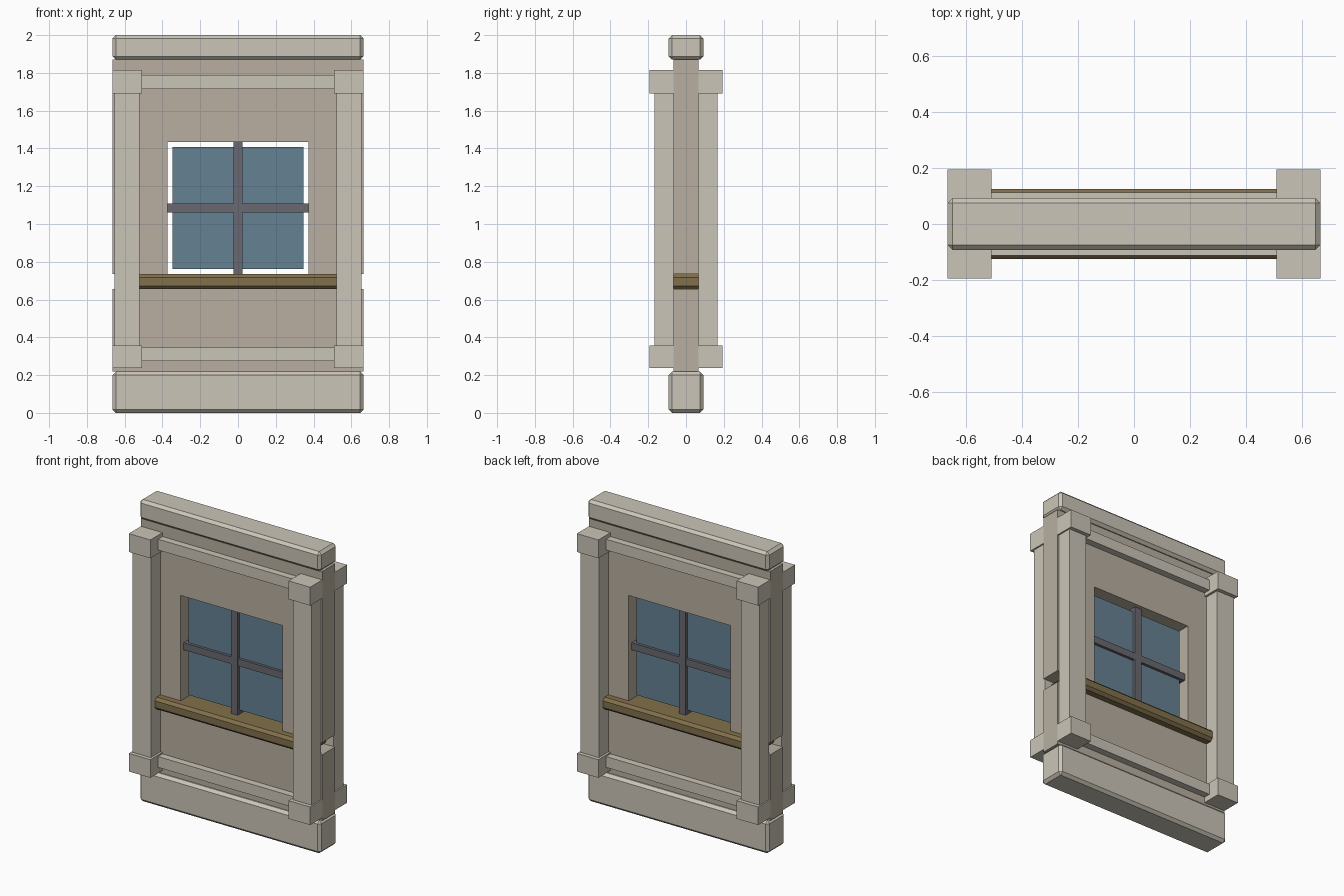
import bpy, bmesh

if "Cube" in bpy.data.objects:
    bpy.data.objects.remove(bpy.data.objects["Cube"])


def material(name, rgb):
    m = bpy.data.materials.new(name)
    m.diffuse_color = (*rgb, 1)
    m.use_nodes = True
    m.node_tree.nodes["Principled BSDF"].inputs["Base Color"].default_value = m.diffuse_color
    return m


STONE = material("pale_stone", (0.60, 0.56, 0.48))
PLASTER = material("plaster", (0.48, 0.43, 0.35))
WOOD = material("wood", (0.22, 0.16, 0.07))
METAL = material("dark_metal", (0.14, 0.14, 0.16))
GLASS = material("blue_glass", (0.13, 0.22, 0.29))


def finish(name, bm, mat):
    bmesh.ops.recalc_face_normals(bm, faces=bm.faces)
    mesh = bpy.data.meshes.new(name)
    bm.to_mesh(mesh)
    bm.free()
    mesh.materials.append(mat)
    obj = bpy.data.objects.new(name, mesh)
    bpy.context.collection.objects.link(obj)
    return obj


def box(name, xs, ys, zs, mat, bevel=0):
    """Box between min/max pairs, optionally with chamfered edges."""
    bm = bmesh.new()
    bmesh.ops.create_cube(bm, size=1)
    for v in bm.verts:
        v.co = [(r[0] + r[1]) / 2 + c * abs(r[1] - r[0])
                for c, r in zip(v.co, (xs, ys, zs))]
    obj = finish(name, bm, mat)
    if bevel:
        mod = obj.modifiers.new("chamfer", "BEVEL")
        mod.width = bevel
        mod.segments = 1
    return obj


def sym(h):
    return (-h, h)


# Plinth, cornice and window sill with chamfered edges
box("plinth", sym(0.665), sym(0.092), (0, 0.218), STONE, 0.018)
box("cornice", sym(0.665), sym(0.092), (1.87, 2.0), STONE, 0.018)
box("window_sill", sym(0.6), sym(0.125), (0.655, 0.735), WOOD, 0.018)

# Wall: solid block below the sill, arch-like panel around the window above it
box("lower_wall", sym(0.665), sym(0.067), (0.218, 0.655), PLASTER)
outline = [(-0.665, 0.735), (-0.665, 1.87), (0.665, 1.87), (0.665, 0.735),
           (0.373, 0.735), (0.373, 1.433), (-0.373, 1.433), (-0.373, 0.735)]
bm = bmesh.new()
face = bm.faces.new([bm.verts.new((x, -0.067, z)) for x, z in outline])
ext = bmesh.ops.extrude_face_region(bm, geom=[face])
bmesh.ops.translate(bm, vec=(0, 0.134, 0),
                    verts=[g for g in ext["geom"] if isinstance(g, bmesh.types.BMVert)])
if len(bm.faces) == 9:
    bm.faces.new([v for v in face.verts])
finish("upper_wall", bm, PLASTER)

# Glass and glazing bars
box("glass", sym(0.348), sym(0.02), (0.762, 1.407), GLASS)
box("vertical_bar", sym(0.025), sym(0.04), (0.735, 1.433), METAL)
box("horizontal_bar", sym(0.373), sym(0.038), (1.062, 1.109), METAL)

# Trim on both faces of the wall
for side, s in (("front", -1), ("back", 1)):
    def depth(d):
        return tuple(sorted((s * 0.067, s * d)))

    for level, zs in (("lower", (0.275, 0.347)), ("upper", (1.716, 1.788))):
        box(f"{side}_{level}_rail", sym(0.51), depth(0.113), zs, STONE)
    for hand, h in (("left", -1), ("right", 1)):
        def span(a, b):
            return tuple(sorted((h * a, h * b)))

        box(f"{side}_{hand}_column", span(0.522, 0.655), depth(0.168), (0.357, 1.692), STONE)
        box(f"{side}_{hand}_base", span(0.507, 0.665), depth(0.194), (0.237, 0.357), STONE)
        box(f"{side}_{hand}_capital", span(0.507, 0.665), depth(0.194), (1.692, 1.814), STONE)
